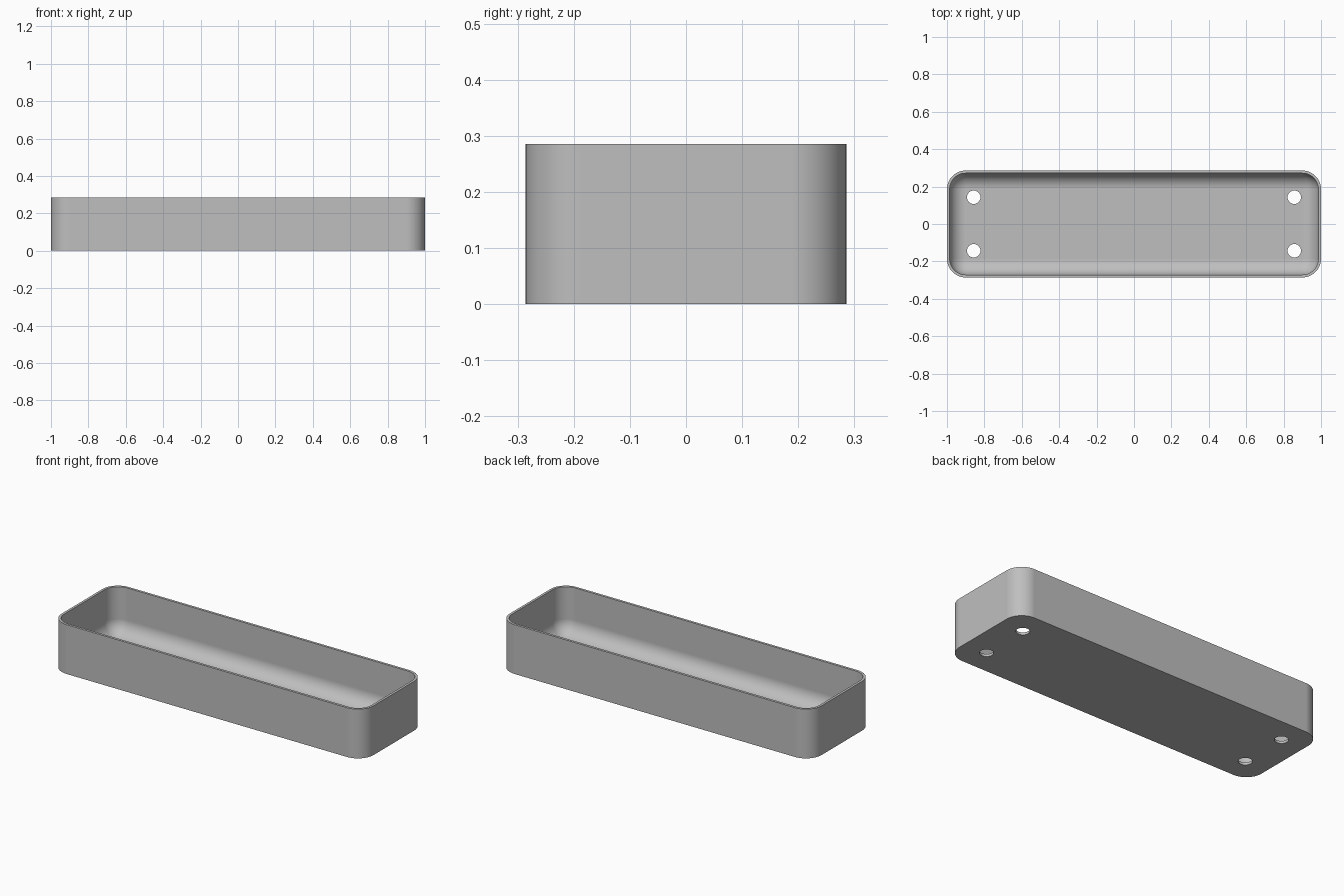
import bpy, bmesh
from math import sin, cos, pi, radians

if "Cube" in bpy.data.objects:
    bpy.data.objects.remove(bpy.data.objects["Cube"], do_unlink=True)

HALF_X, HALF_Y, HEIGHT = 1.0, 0.2857, 0.2857
CORNER, WALL, FILLET = 0.1, 0.0143, 0.085
HOLE_X, HOLE_Y, HOLE_R = 0.857, 0.143, 0.036
STEPS = 12

grey = bpy.data.materials.new("plain grey")
grey.use_nodes = True
colour = (0.52, 0.52, 0.52, 1)
grey.diffuse_color = colour
grey.node_tree.nodes["Principled BSDF"].inputs["Base Color"].default_value = colour


def rounded_ring(bm, inset, z):
    """Rounded rectangle of vertices, inset from the outer outline."""
    r = CORNER - inset
    ring = []
    for quarter, (sx, sy) in enumerate([(1, 1), (-1, 1), (-1, -1), (1, -1)]):
        for i in range(STEPS + 1):
            a = (quarter + i / STEPS) * pi / 2
            ring.append(bm.verts.new((sx * (HALF_X - CORNER) + r * cos(a),
                                      sy * (HALF_Y - CORNER) + r * sin(a), z)))
    return ring


# Tray: outer wall, rim, inner wall, rounded inner edge and floor
bm = bmesh.new()
profile = [(0, 0), (0, HEIGHT), (WALL, HEIGHT)]
for i in range(STEPS + 1):
    a = i / STEPS * pi / 2
    profile.append((WALL + FILLET * (1 - cos(a)), WALL + FILLET * (1 - sin(a))))
rings = [rounded_ring(bm, inset, z) for inset, z in profile]
for low, high in zip(rings, rings[1:]):
    n = len(low)
    for i in range(n):
        j = (i + 1) % n
        bm.faces.new((low[i], low[j], high[j], high[i]))
bm.faces.new(rings[0][::-1])
bm.faces.new(rings[-1])
bmesh.ops.recalc_face_normals(bm, faces=bm.faces)
mesh = bpy.data.meshes.new("tray")
bm.to_mesh(mesh)
bm.free()
mesh.materials.append(grey)
tray = bpy.data.objects.new("tray", mesh)
bpy.context.collection.objects.link(tray)

# Four drain holes through the floor
for sx in (-1, 1):
    for sy in (-1, 1):
        bpy.ops.mesh.primitive_cylinder_add(vertices=32, radius=HOLE_R, depth=0.1,
                                            location=(sx * HOLE_X, sy * HOLE_Y, 0))
        cutter = bpy.context.object
        cutter.name = "hole_cutter"
        cutter.hide_render = True
        cutter.data.materials.append(grey)
        cut = tray.modifiers.new("hole", 'BOOLEAN')
        cut.operation = 'DIFFERENCE'
        cut.solver = 'EXACT'
        cut.object = cutter
        bpy.context.view_layer.objects.active = tray
        bpy.ops.object.modifier_apply(modifier=cut.name)
        bpy.data.objects.remove(cutter, do_unlink=True)

# Smooth rounded surfaces with crisp rims and flat floor
bpy.ops.object.select_all(action='DESELECT')
tray.select_set(True)
bpy.context.view_layer.objects.active = tray
bpy.ops.object.shade_smooth_by_angle(angle=radians(30))
normals = tray.modifiers.new("even_normals", 'WEIGHTED_NORMAL')
normals.keep_sharp = True
